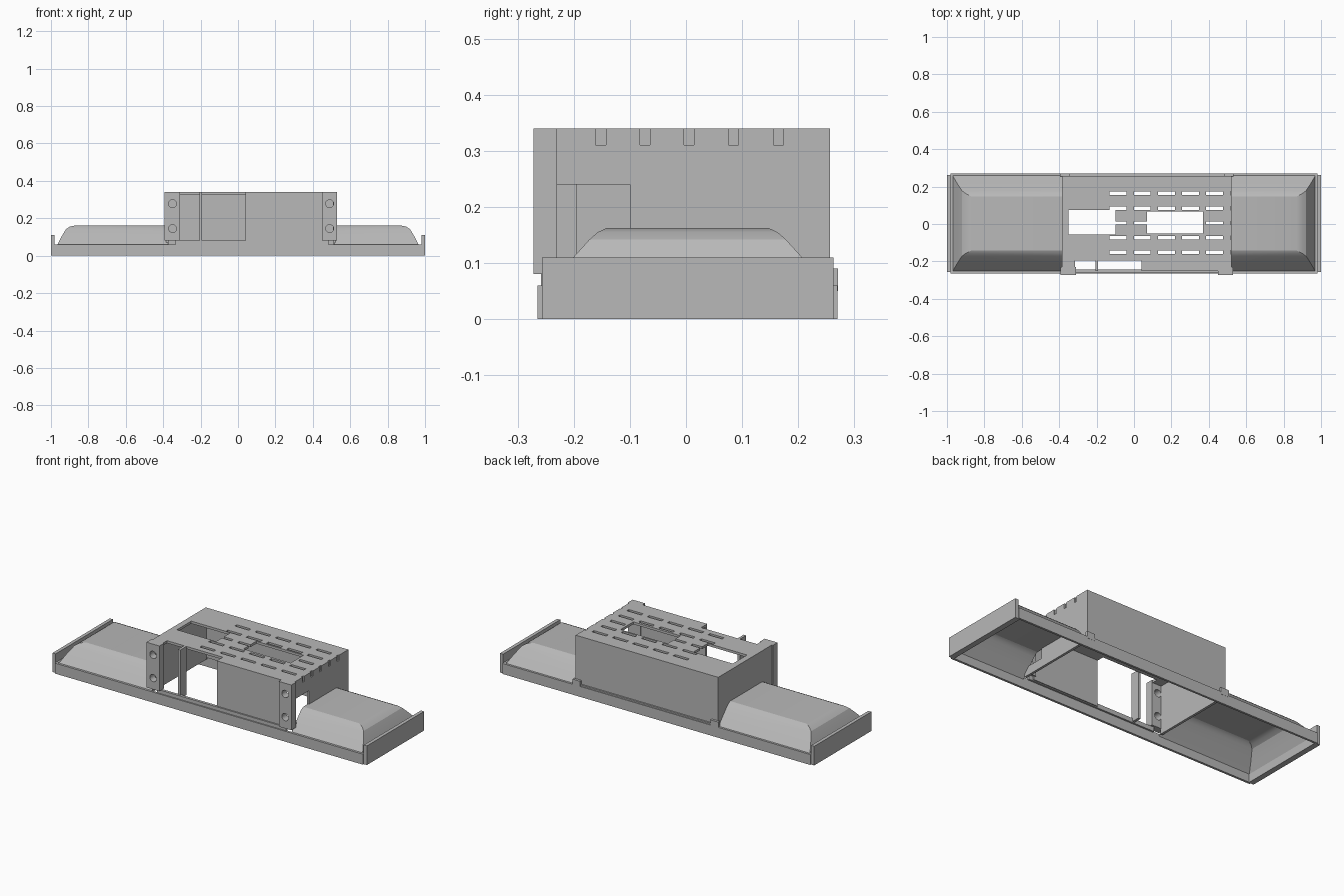
import bpy, bmesh, math
from mathutils import Matrix, Vector

cube = bpy.data.objects.get("Cube")
if cube:
    bpy.data.objects.remove(cube, do_unlink=True)

GREY = (0.48, 0.48, 0.48, 1)
grey = bpy.data.materials.new("plain_grey")
grey.use_nodes = True
grey.diffuse_color = GREY
grey.node_tree.nodes["Principled BSDF"].inputs["Base Color"].default_value = GREY


def finish(name, bm):
    bmesh.ops.recalc_face_normals(bm, faces=bm.faces[:])
    mesh = bpy.data.meshes.new(name)
    bm.to_mesh(mesh)
    bm.free()
    mesh.materials.append(grey)
    obj = bpy.data.objects.new(name, mesh)
    bpy.context.collection.objects.link(obj)
    return obj


def add_block(bm, x0, x1, y0, y1, z0, z1):
    size = Matrix.Diagonal((x1 - x0, y1 - y0, z1 - z0, 1))
    centre = Matrix.Translation(((x0 + x1) / 2, (y0 + y1) / 2, (z0 + z1) / 2))
    bmesh.ops.create_cube(bm, size=1, matrix=centre @ size)


def blocks(name, *bounds):
    bm = bmesh.new()
    for b in bounds:
        add_block(bm, *b)
    return finish(name, bm)


def activate(obj):
    bpy.ops.object.select_all(action='DESELECT')
    obj.select_set(True)
    bpy.context.view_layer.objects.active = obj


def cut(obj, cutter):
    mod = obj.modifiers.new("cut", 'BOOLEAN')
    mod.operation = 'DIFFERENCE'
    mod.solver = 'EXACT'
    mod.use_self = True
    mod.object = cutter
    activate(obj)
    bpy.ops.object.modifier_apply(modifier=mod.name)


def discard(obj):
    bpy.data.objects.remove(obj, do_unlink=True)


# Long base rails and end plates
blocks("front_rail", (-0.98, 0.98, -0.265, -0.252, 0, 0.06))
blocks("back_rail", (-0.98, 0.98, 0.258, 0.27, 0, 0.06))
for side, s in (("left", 1), ("right", -1)):
    xs = sorted((s * 0.98, s))
    blocks(side + "_end_plate", (*xs, -0.257, 0.263, 0, 0.11))
    xs = sorted((s * 0.968, s * 0.98))
    blocks(side + "_end_rail", (*xs, -0.252, 0.258, 0, 0.06))


# Hollow reflector trays, open below and towards the housing
def reflector(name, s, inner):
    bm = bmesh.new()
    rings = []
    for outer, half, z in ((0.97, 0.257, 0.05), (0.945, 0.213, 0.1),
                           (0.92, 0.175, 0.142), (0.9, 0.16, 0.155),
                           (0.87, 0.145, 0.162)):
        path = ((inner, -half), (s * outer, -half), (s * outer, half), (inner, half))
        rings.append([bm.verts.new((x, y + 0.003, z)) for x, y in path])
    for low, high in zip(rings, rings[1:]):
        for i in range(3):
            bm.faces.new((low[i], low[i + 1], high[i + 1], high[i]))
    bm.faces.new(rings[-1])
    obj = finish(name, bm)
    shell = obj.modifiers.new("sheet", 'SOLIDIFY')
    shell.thickness = 0.006
    shell.offset = -1
    activate(obj)
    bpy.ops.object.modifier_apply(modifier=shell.name)
    bpy.ops.object.shade_smooth_by_angle(angle=math.radians(25))


reflector("left_reflector", 1, 0.515)
reflector("right_reflector", -1, -0.375)

# Housing walls
X0, X1, Y0, Y1, TOP = -0.385, 0.522, -0.25, 0.257, 0.34
T = 0.014
blocks("housing_back", (X0, X1, Y1 - T, Y1, 0.06, TOP))
blocks("housing_front", (0.04, 0.46, Y0, Y0 + T, 0.06, TOP))
blocks("housing_right_wall", (X0, X0 + T, -0.235, Y1 - T, 0.05, TOP - T))
left_wall = blocks("housing_left_wall", (X1 - T, X1, -0.235, Y1 - T, 0.05, TOP - T))
roof = blocks("housing_roof", (X0, X1, Y0 + T, Y1 - T, TOP - T, TOP))

# Ventilation slots, large windows and connector notch
slots = []
for row in (-0.152, -0.073, 0.005, 0.085, 0.165):
    for col in range(6):
        x = -0.13 + 0.129 * col
        slots.append((x, x + 0.09, row - 0.009, row + 0.009, 0.31, 0.36))
vents = blocks("vent_cutter", *slots)
windows = blocks("window_cutter", (-0.35, -0.1, -0.055, 0.075, 0.3, 0.4),
                 (0.07, 0.37, -0.05, 0.066, 0.3, 0.4),
                 (-0.315, 0.04, -0.3, -0.195, 0.3, 0.4))
door = blocks("side_cutter", (0.45, 0.6, -0.23, -0.1, 0.1, 0.24))
for target, cutter in ((roof, vents), (roof, windows), (left_wall, vents), (left_wall, door)):
    cut(target, cutter)
for cutter in (vents, windows, door):
    discard(cutter)

# Divider strip in the front opening and sill below it
blocks("divider_strip", (-0.207, -0.192, -0.25, -0.195, 0.06, TOP))
blocks("front_sill", (-0.335, 0.485, -0.258, -0.242, 0.055, 0.08))

# Mounting tabs with two screw holes each
bm = bmesh.new()
for x in (-0.35, 0.49):
    for z in (0.145, 0.278):
        spot = Matrix.Translation((x, -0.25, z)) @ Matrix.Rotation(math.pi / 2, 4, 'X')
        bmesh.ops.create_cone(bm, cap_ends=True, segments=24, radius1=0.021,
                              radius2=0.021, depth=0.2, matrix=spot)
holes = finish("screw_hole_cutter", bm)
for side, x0, x1 in (("right", -0.392, -0.31), ("left", 0.45, 0.53)):
    tab = blocks(side + "_mounting_tab", (x0, x1, -0.272, -0.23, 0.08, TOP))
    cut(tab, holes)
discard(holes)

# Back feet and the lip joining them
blocks("back_feet", (-0.395, -0.345, 0.255, 0.271, 0.05, 0.09),
       (0.485, 0.533, 0.255, 0.271, 0.05, 0.09))
blocks("back_lip", (-0.345, 0.485, 0.255, 0.266, 0.05, 0.068))
